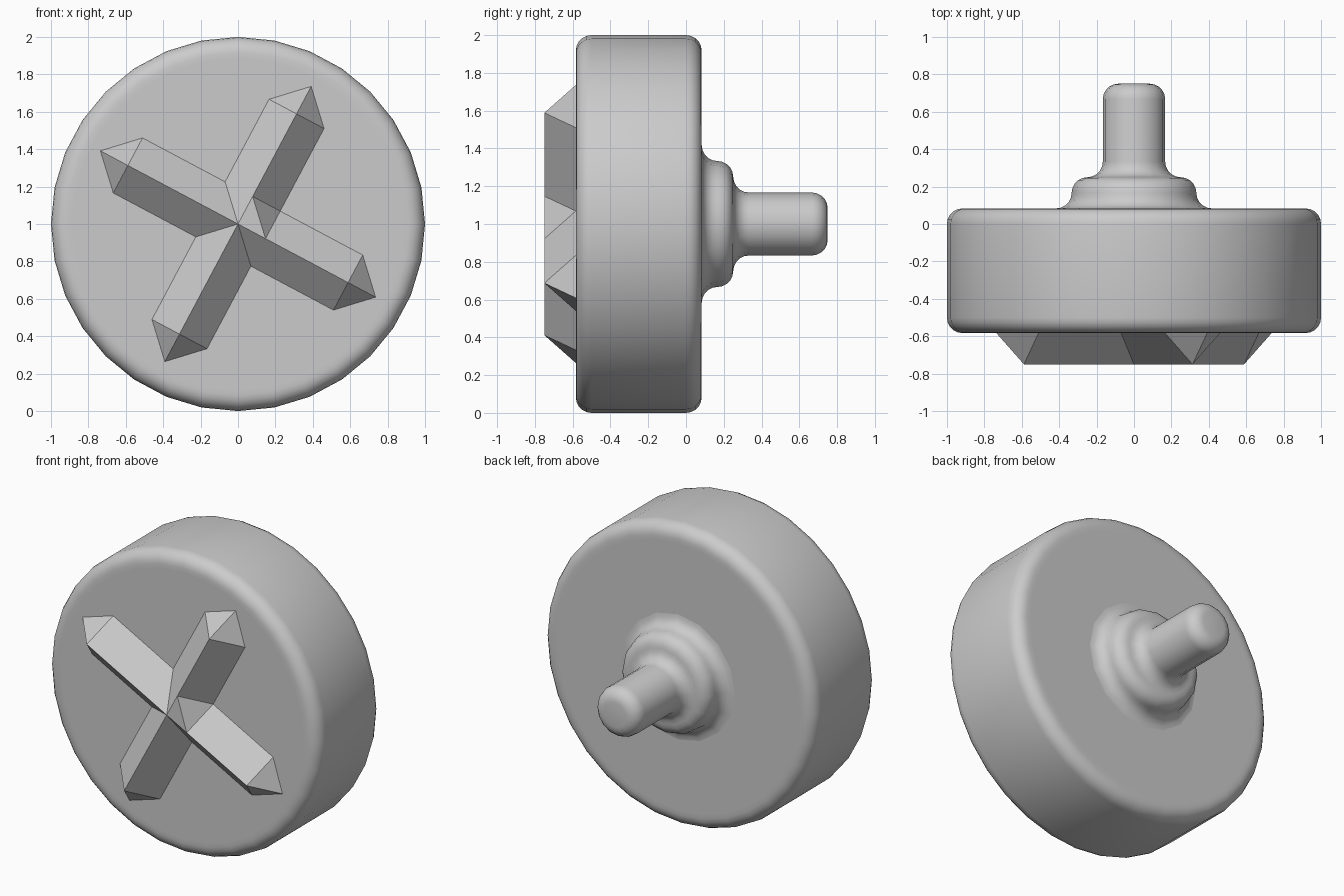
import bpy
import bmesh
from math import sin, cos, radians, pi
from mathutils import Matrix, Vector

if "Cube" in bpy.data.objects:
    bpy.data.objects.remove(bpy.data.objects["Cube"], do_unlink=True)

U = 1 / 12              # fillet radius used everywhere
W = 2 * U               # half width of a cross bar
FRONT, BACK = -7 * U, U  # faces of the disc
CENTRE = Vector((0, 0, 1))
TILT = radians(28)      # turn of the cross on the disc

grey = bpy.data.materials.new("plain_grey")
grey.use_nodes = True
grey.diffuse_color = (0.6, 0.6, 0.6, 1)
grey.node_tree.nodes["Principled BSDF"].inputs["Base Color"].default_value = (0.6, 0.6, 0.6, 1)


def finish(name, bm, matrix, smooth):
    bmesh.ops.recalc_face_normals(bm, faces=bm.faces)
    bm.transform(matrix)
    mesh = bpy.data.meshes.new(name)
    bm.to_mesh(mesh)
    bm.free()
    mesh.materials.append(grey)
    obj = bpy.data.objects.new(name, mesh)
    bpy.context.collection.objects.link(obj)
    if smooth:
        bpy.ops.object.select_all(action='DESELECT')
        obj.select_set(True)
        bpy.context.view_layer.objects.active = obj
        bpy.ops.object.shade_smooth_by_angle(angle=radians(30))
    return obj


def lathe(name, profile, sides, matrix, smooth=True):
    """Turn (radius, y) points around the y axis."""
    bm = bmesh.new()
    verts = [bm.verts.new((r, y, 0)) for r, y in profile]
    edges = [bm.edges.new(pair) for pair in zip(verts, verts[1:])]
    bmesh.ops.spin(bm, geom=verts + edges, cent=(0, 0, 0), axis=(0, 1, 0),
                   angle=2 * pi, steps=sides)
    bmesh.ops.remove_doubles(bm, verts=bm.verts, dist=0.0001)
    return finish(name, bm, matrix, smooth)


def arc(r, y, start, end, steps=5):
    """Quarter fillet around (r, y), angles in degrees from the radial axis."""
    angles = [radians(start + (end - start) * i / steps) for i in range(steps + 1)]
    return [(r + U * cos(a), y + U * sin(a)) for a in angles]


upright = Matrix.Translation(CENTRE)

# Thick disc with rounded rims
rim = 1 - U
lathe("disc", [(0, FRONT), (rim - 0.03, FRONT)]
      + arc(rim, FRONT + U, -90, 0) + arc(rim, BACK - U, 0, 90)
      + [(rim - 0.03, BACK), (0, BACK)], 32, upright)

# Stepped collar flowing into the round-ended shaft
lathe("shaft", [(0, 0), (5 * U, 0)]
      + arc(5 * U, 2 * U, -90, -180) + arc(3 * U, 2 * U, 0, 90)[1:]
      + arc(3 * U, 4 * U, -90, -180)[1:] + arc(U, 8 * U, 0, 90)
      + [(0, 9 * U)], 16, upright)

# Two pointed diamond bars crossing on the front face
seat = Matrix.Translation(CENTRE + Vector((0, FRONT, 0)))
bar = [(0, -10 * U), (W, -8 * U), (W, 8 * U), (0, 10 * U)]
for name, turn in (("steep_bar", 0), ("shallow_bar", pi / 2)):
    place = seat @ Matrix.Rotation(TILT + turn, 4, 'Y') @ Matrix.Rotation(pi / 2, 4, 'X')
    lathe(name, bar, 4, place, smooth=False)

# Small gusset filling one inner corner of the cross
bm = bmesh.new()
for co in ((0, -W, 0), (0, -W, W), (W, -W, 0), (W, 0, W)):
    bm.verts.new(co)
bmesh.ops.convex_hull(bm, input=bm.verts)
finish("cross_gusset", bm, seat @ Matrix.Rotation(TILT, 4, 'Y'), False)
